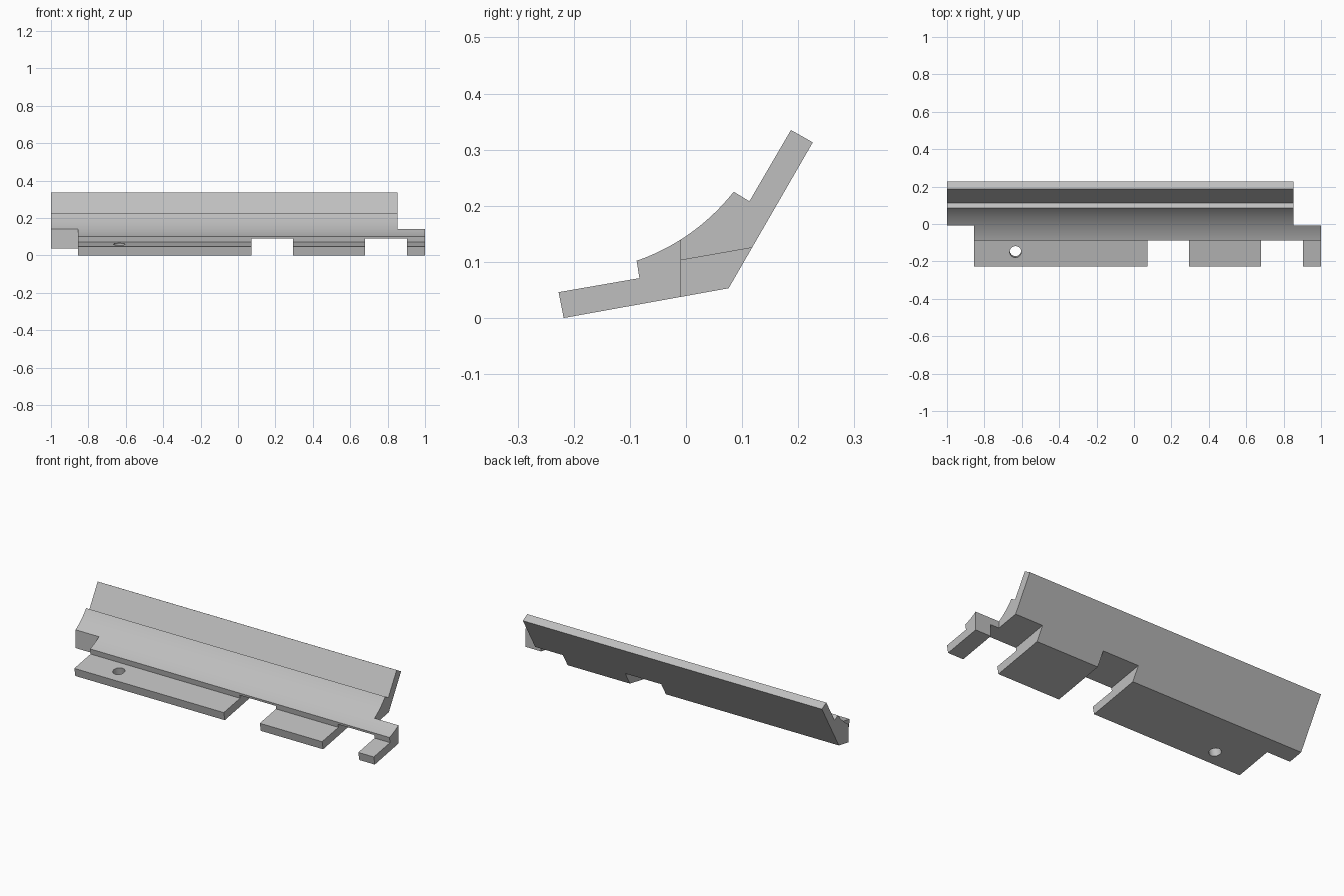
import bpy, bmesh, math
from mathutils import Vector, Matrix

if "Cube" in bpy.data.objects:
    bpy.data.objects.remove(bpy.data.objects["Cube"], do_unlink=True)

grey = bpy.data.materials.new("plain_grey")
grey.use_nodes = True
COLOUR = (0.52, 0.52, 0.52, 1)
grey.diffuse_color = COLOUR
grey.node_tree.nodes["Principled BSDF"].inputs["Base Color"].default_value = COLOUR


def add_object(name, bm):
    bmesh.ops.recalc_face_normals(bm, faces=bm.faces)
    mesh = bpy.data.meshes.new(name)
    bm.to_mesh(mesh)
    bm.free()
    mesh.materials.append(grey)
    obj = bpy.data.objects.new(name, mesh)
    bpy.context.scene.collection.objects.link(obj)
    return obj


def prism(name, profile, x0, x1):
    """Extrude a (y, z) profile along x."""
    bm = bmesh.new()
    face = bm.faces.new([bm.verts.new((x0, y, z)) for y, z in profile])
    ext = bmesh.ops.extrude_face_region(bm, geom=[face])
    moved = [v for v in ext["geom"] if isinstance(v, bmesh.types.BMVert)]
    bmesh.ops.translate(bm, vec=(x1 - x0, 0, 0), verts=moved)
    return add_object(name, bm)


def box_profile(y0, y1):
    return [(y0, -0.2), (y1, -0.2), (y1, 0.6), (y0, 0.6)]


def arc(start, end, radius, steps=24):
    """Concave arc whose centre lies above the chord."""
    a, b = Vector(start), Vector(end)
    half = (b - a) / 2
    rise = math.sqrt(radius ** 2 - half.length_squared)
    up = Vector((half.y, -half.x)).normalized()
    centre = (a + b) / 2 + up * rise
    t0 = math.atan2(*(a - centre).yx)
    t1 = math.atan2(*(b - centre).yx)
    return [(centre.x + radius * math.cos(t0 + (t1 - t0) * i / steps),
             centre.y + radius * math.sin(t0 + (t1 - t0) * i / steps))
            for i in range(steps + 1)]


# Angled bracket: lower plate, curved fillet block, upper plate
profile = [(-0.227, 0.046), (-0.218, 0.0), (0.076, 0.053), (0.226, 0.313),
           (0.187, 0.335), (0.113, 0.208)]
profile += arc((0.085, 0.225), (-0.088, 0.102), 0.375)
profile += [(-0.083, 0.071)]
bracket = prism("angled_bracket", profile, -1, 1)

# Cutters: end steps and the two slots under the sloping plane
slope = math.tan(math.radians(10))
slot = [(-0.4, -0.2), (0.3, -0.2),
        (0.3, 0.1045 + 0.3 * slope), (-0.4, 0.1045 - 0.4 * slope)]
cutters = [
    prism("right_end_cutter", box_profile(-0.5, -0.009), -1.2, -0.855),
    prism("left_end_cutter", box_profile(-0.009, 0.5), 0.852, 1.2),
    prism("middle_slot_cutter", slot, 0.071, 0.294),
    prism("left_slot_cutter", slot, 0.68, 0.904),
]

# Screw hole, square to the lower plate
bm = bmesh.new()
bmesh.ops.create_cone(bm, cap_ends=True, segments=40, radius1=0.031,
                      radius2=0.031, depth=0.2,
                      matrix=Matrix.Translation((-0.634, -0.145, 0.037))
                      @ Matrix.Rotation(math.radians(10), 4, "X"))
cutters.append(add_object("screw_hole_cutter", bm))

for cutter in cutters:
    cutter.hide_render = True
    mod = bracket.modifiers.new(cutter.name, "BOOLEAN")
    mod.operation = "DIFFERENCE"
    mod.solver = "EXACT"
    mod.object = cutter

# Bake the cuts and drop the helpers
bpy.context.view_layer.update()
evaluated = bracket.evaluated_get(bpy.context.evaluated_depsgraph_get())
result = bpy.data.meshes.new_from_object(evaluated)
bracket.modifiers.clear()
bracket.data = result
result.materials.clear()
result.materials.append(grey)
for poly in result.polygons:
    poly.material_index = 0
for cutter in cutters:
    bpy.data.objects.remove(cutter, do_unlink=True)

bpy.ops.object.select_all(action="DESELECT")
bracket.select_set(True)
bpy.context.view_layer.objects.active = bracket
bpy.ops.object.shade_smooth_by_angle(angle=math.radians(20))
